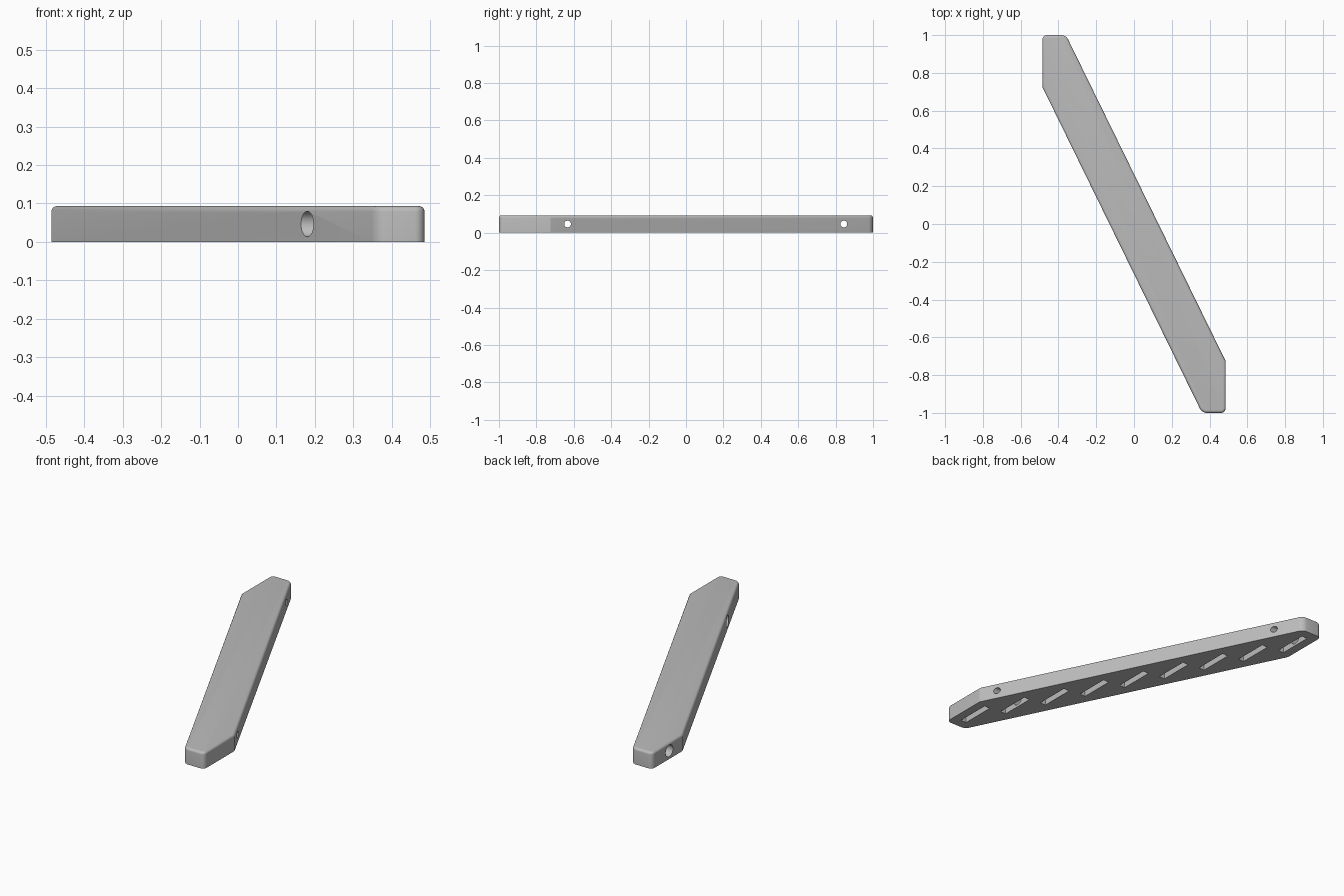
import bpy
import bmesh
import math
from mathutils import Matrix, Vector

if "Cube" in bpy.data.objects:
    bpy.data.objects.remove(bpy.data.objects["Cube"])

HEIGHT = 0.093
MID = HEIGHT / 2
STEP = Vector((-0.104, 0.211, 0))     # spacing of the underside slots
SLOT = Vector((0.036, 0.2, 0.075))

grey = bpy.data.materials.new("mid grey")
grey.use_nodes = True
grey.diffuse_color = (0.5, 0.5, 0.5, 1)
grey.node_tree.nodes["Principled BSDF"].inputs["Base Color"].default_value = (0.5, 0.5, 0.5, 1)


def make_object(name, bm):
    mesh = bpy.data.meshes.new(name)
    bmesh.ops.recalc_face_normals(bm, faces=bm.faces)
    bm.to_mesh(mesh)
    bm.free()
    obj = bpy.data.objects.new(name, mesh)
    bpy.context.collection.objects.link(obj)
    mesh.materials.append(grey)
    return obj


def add_rod(bm, radius, x0, x1, y):
    # Cylinder lying along x
    place = Matrix.Translation(((x0 + x1) / 2, y, MID)) @ Matrix.Rotation(math.pi / 2, 4, "Y")
    bmesh.ops.create_cone(bm, cap_ends=True, segments=40, radius1=radius,
                          radius2=radius, depth=x1 - x0, matrix=place)


# Slanted bar: half the outline, repeated by a half turn
half = [(-0.485, 0.725), (-0.485, 1), (-0.36, 1)]
outline = half + [(-x, -y) for x, y in half]
bm = bmesh.new()
base = bm.faces.new([bm.verts.new((x, y, 0)) for x, y in outline])
top = bmesh.ops.extrude_face_region(bm, geom=[base])["geom"]
bmesh.ops.translate(bm, vec=(0, 0, HEIGHT), verts=[g for g in top if isinstance(g, bmesh.types.BMVert)])

# Rounded upright corners at the two short ends
corners = [e for e in bm.edges if all(abs(v.co.y) > 0.99 for v in e.verts)
           and abs(e.verts[0].co.z - e.verts[1].co.z) > 0.05]
bmesh.ops.bevel(bm, geom=corners, offset=0.025, offset_type="OFFSET", segments=6,
                profile=0.5, affect="EDGES")
# Rounded rim around the top
rim = [e for e in bm.edges if all(v.co.z > HEIGHT - 0.001 for v in e.verts)]
bmesh.ops.bevel(bm, geom=rim, offset=0.014, offset_type="OFFSET", segments=5,
                profile=0.5, affect="EDGES")
bar = make_object("slanted_bar", bm)

# Row of blind slots in the underside
slots = bmesh.new()
for i in range(-4, 5):
    place = Matrix.Translation(STEP * i + Vector((0, 0, SLOT.z / 2 - 0.05)))
    bmesh.ops.create_cube(slots, size=1, matrix=place @ Matrix.Diagonal((SLOT.x, SLOT.y, SLOT.z + 0.1, 1)))

# Stepped bolt holes, each crossing a slot
bolts, bores = bmesh.new(), bmesh.new()
for i in (-3, 4):
    x, y, _ = STEP * i
    add_rod(bolts, 0.018, x - 0.005, x + 0.4, y)
    add_rod(bores, 0.033, x - 0.4, x, y)

for name, cutter_mesh in (("slot_cutter", slots), ("bolt_cutter", bolts), ("bore_cutter", bores)):
    cutter = make_object(name, cutter_mesh)
    cutter.hide_render = True
    cut = bar.modifiers.new(name, "BOOLEAN")
    cut.operation = "DIFFERENCE"
    cut.solver = "EXACT"
    cut.object = cutter
    bpy.context.view_layer.objects.active = bar
    bpy.ops.object.modifier_apply(modifier=name)
    bpy.data.objects.remove(cutter)

bpy.ops.object.select_all(action="DESELECT")
bar.select_set(True)
bpy.context.view_layer.objects.active = bar
bpy.ops.object.shade_smooth_by_angle(angle=math.radians(25))
